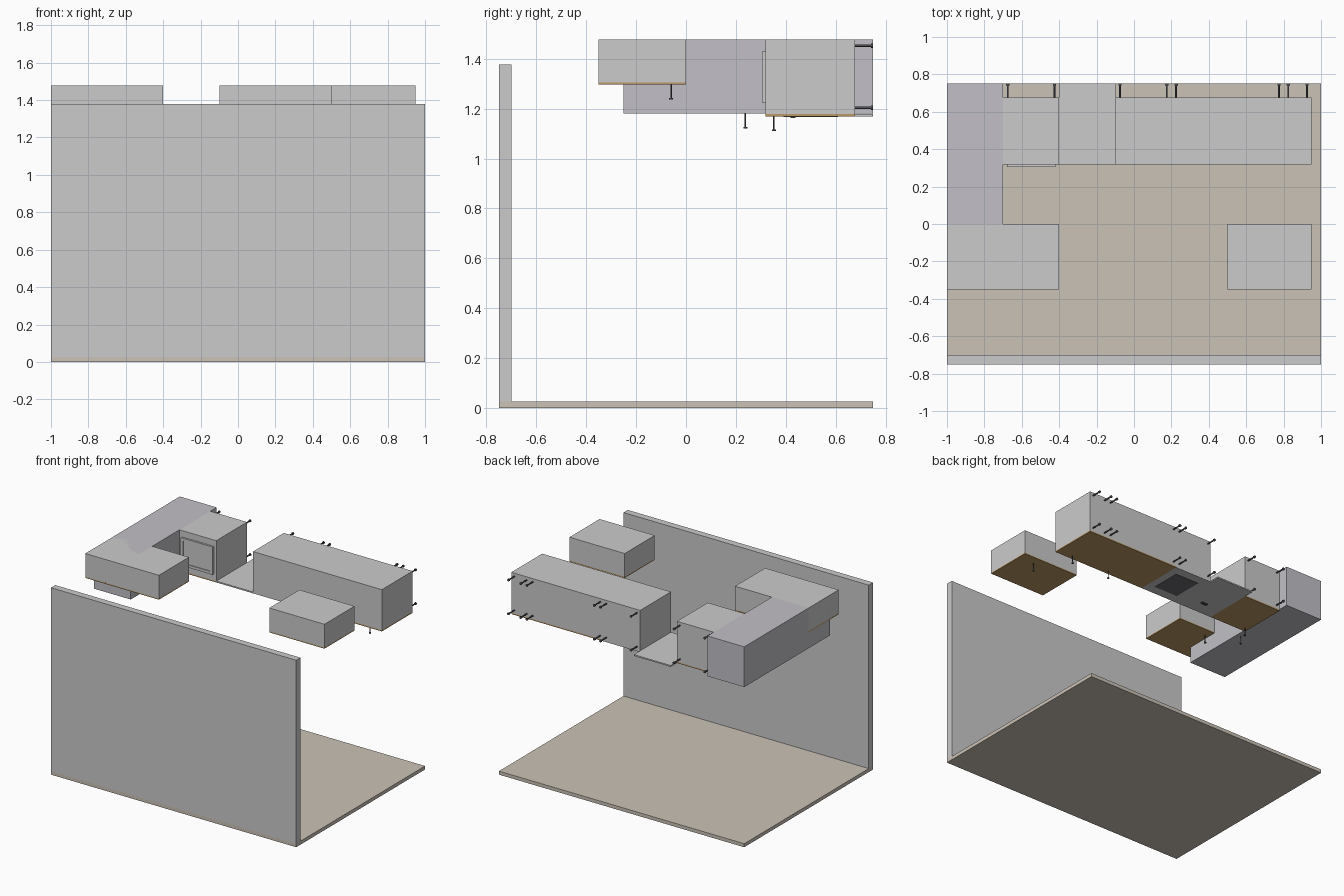
import bpy, math
from mathutils import Vector

if "Cube" in bpy.data.objects:
    bpy.data.objects.remove(bpy.data.objects["Cube"])


def material(name, r, g, b):
    m = bpy.data.materials.new(name)
    m.diffuse_color = (r, g, b, 1)
    m.use_nodes = True
    m.node_tree.nodes["Principled BSDF"].inputs["Base Color"].default_value = m.diffuse_color
    return m


BEIGE = material("beige", 0.60, 0.54, 0.47)
WOOD = material("wood", 0.50, 0.32, 0.13)
STEEL = material("steel", 0.54, 0.53, 0.57)
DARK = material("dark", 0.08, 0.08, 0.09)
BLACK = material("black", 0.15, 0.15, 0.16)


def box(name, x, y, z, mat=None):
    """Box from three (min, max) ranges."""
    bpy.ops.mesh.primitive_cube_add(size=1, location=[(a + b) / 2 for a, b in (x, y, z)])
    o = bpy.context.object
    o.name = name
    o.scale = [b - a for a, b in (x, y, z)]
    bpy.ops.object.transform_apply(location=False, rotation=False, scale=True)
    if mat:
        o.data.materials.append(mat)
    return o


def rod(name, start, end, radius, mat=DARK):
    """Cylinder between two points."""
    a, b = Vector(start), Vector(end)
    bpy.ops.mesh.primitive_cylinder_add(vertices=16, radius=radius, depth=(b - a).length,
                                        location=(a + b) / 2)
    o = bpy.context.object
    o.name = name
    o.rotation_euler = (b - a).to_track_quat('Z', 'Y').to_euler()
    o.data.materials.append(mat)
    bpy.ops.object.shade_smooth_by_angle()


def handle(name, x, y, z):
    """Thin stem with a small end disc, pointing down from a door."""
    rod(name + "_stem", (x, y, z), (x, y, z - 0.058), 0.003)
    rod(name + "_disc", (x, y, z - 0.054), (x, y, z - 0.060), 0.008)


TOP = 1.477
Y0, Y1 = 0.318, 0.677      # depth range of the base cabinets

# Room shell
box("floor", (-1, 1), (-0.75, 0.75), (0, 0.026), BEIGE)
box("wall", (-1, 1), (-0.75, -0.70), (0.026, 1.378))

# Base cabinets, each with a front panel and four feet
cabinets = [("sink_cabinet", -0.70, -0.40, WOOD), ("oven_cabinet", -0.10, 0.20, None),
            ("wide_cabinet", 0.20, 0.80, WOOD), ("narrow_cabinet", 0.80, 0.95, WOOD)]
for name, a, b, mat in cabinets:
    box(name, (a, b), (Y0, Y1), (1.178, TOP))
    box(name + "_front", (a, b), (Y0, Y1), (1.169, 1.178), mat)
    for x in (a + 0.025, b - 0.025):
        for z in (1.204, 1.453):
            rod(name + "_leg", (x, Y1, z), (x, 0.742, z), 0.005)
            rod(name + "_foot", (x, 0.741, z), (x, 0.75, z), 0.009)

# Wall cabinets with front panels
for name, a, b in (("left_upper_cabinet", -1, -0.40), ("right_upper_cabinet", 0.50, 0.95)):
    box(name, (a, b), (-0.35, 0), (1.305, TOP))
    box(name + "_front", (a, b), (-0.35, 0), (1.297, 1.305), WOOD)

# Refrigerator, dishwasher panel and oven window
box("refrigerator", (-1, -0.70), (-0.25, 0.75), (1.18, TOP), STEEL)
box("dishwasher_panel", (-0.40, -0.10), (Y0, 0.75), (1.169, 1.179))
box("oven_window", (-0.045, 0.145), (0.39, 0.61), (1.1665, 1.170), BLACK)
box("dishwasher_grip", (-0.275, -0.225), (0.42, 0.44), (1.163, 1.170), DARK)

# Shallow sink plate: rim and inner panel
box("sink_panel", (-0.66, -0.44), (0.31, Y0), (1.24, 1.41))
for a, b in ((-0.68, -0.66), (-0.44, -0.42)):
    box("sink_rim_side", (a, b), (0.304, Y0), (1.225, 1.43))
for a, b in ((1.225, 1.245), (1.41, 1.43)):
    box("sink_rim_end", (-0.66, -0.44), (0.304, Y0), (a, b))

# Door handles
for x in (-0.67, 0.52, 0.83):
    handle("base_handle", x, 0.352, 1.17)
for x in (-0.67, 0.825):
    handle("upper_handle", x, -0.06, 1.297)
handle("refrigerator_handle", -0.73, 0.238, 1.18)
